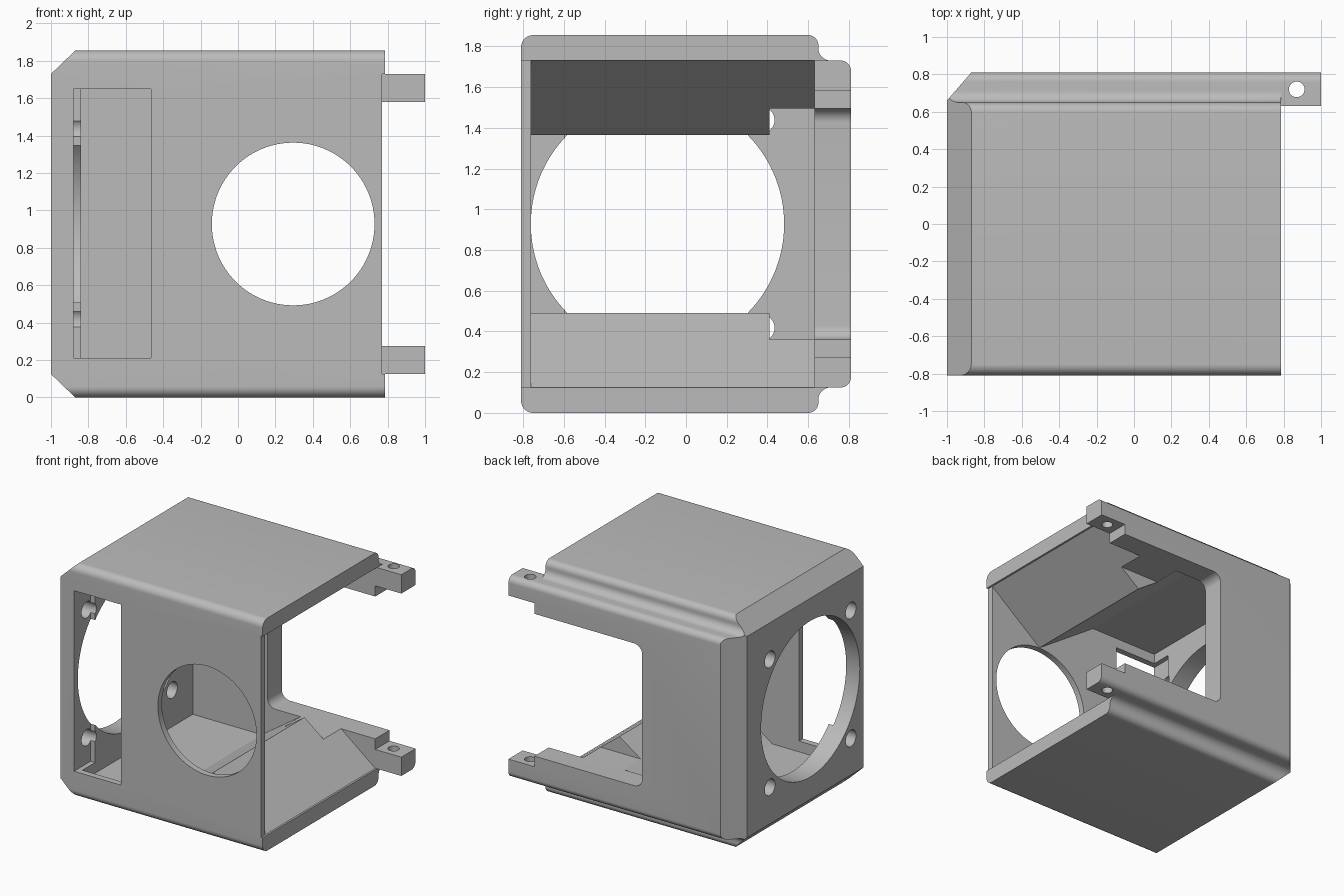
import bpy, bmesh, math
from mathutils import Vector

cube = bpy.data.objects.get("Cube")
if cube:
    bpy.data.objects.remove(cube, do_unlink=True)

grey = bpy.data.materials.new("plain grey")
grey.use_nodes = True
colour = (0.5, 0.5, 0.5, 1)
grey.diffuse_color = colour
grey.node_tree.nodes["Principled BSDF"].inputs["Base Color"].default_value = colour

H = 1.855          # overall height
MID = H / 2


def rounded(corners, steps=10):
    """Round each square corner (a, b, radius) of a profile."""
    out = []
    for i, (a, b, r) in enumerate(corners):
        p = Vector((a, b))
        if r == 0:
            out.append(p)
            continue
        u = (Vector(corners[i - 1][:2]) - p).normalized()
        v = (Vector(corners[(i + 1) % len(corners)][:2]) - p).normalized()
        for k in range(steps + 1):
            t = math.pi / 2 * k / steps
            out.append(p + r * (u + v) - r * (v * math.cos(t) + u * math.sin(t)))
    return out


def prism(name, points, axis, lo, hi):
    """Extrude a profile along an axis; its two coordinates fill the other axes in order."""
    def place(p, d):
        return {"x": (d, p[0], p[1]), "y": (p[0], d, p[1]), "z": (p[0], p[1], d)}[axis]
    bm = bmesh.new()
    ends = [[bm.verts.new(place(p, d)) for p in points] for d in (lo, hi)]
    n = len(points)
    for end in ends:
        bm.faces.new(end)
    for i in range(n):
        j = (i + 1) % n
        bm.faces.new((ends[0][i], ends[0][j], ends[1][j], ends[1][i]))
    bmesh.ops.recalc_face_normals(bm, faces=bm.faces)
    mesh = bpy.data.meshes.new(name)
    bm.to_mesh(mesh)
    bm.free()
    ob = bpy.data.objects.new(name, mesh)
    bpy.context.collection.objects.link(ob)
    mesh.materials.append(grey)
    return ob


def circle(a, b, r, n=96):
    return [(a + r * math.cos(math.tau * i / n), b + r * math.sin(math.tau * i / n)) for i in range(n)]


def rect(a0, a1, b0, b1):
    return [(a0, b0), (a1, b0), (a1, b1), (a0, b1)]


def flip(points):
    return [(a, H - b) for a, b in points]


# Outer shell with stepped, rounded back edges
half = [(-0.81, 0, 0.06), (0.65, 0, 0.05), (0.65, 0.125, 0.06), (0.81, 0.125, 0.05)]
profile = half + [(a, H - b, r) for a, b, r in reversed(half)]
housing = prism("housing", rounded(profile), "x", -1, 1)


def cut(points, axis, lo, hi):
    cutter = prism("cutter", points, axis, lo, hi)
    cutter.hide_render = True
    mod = housing.modifiers.new("cut", "BOOLEAN")
    mod.operation = "DIFFERENCE"
    mod.solver = "EXACT"
    mod.object = cutter
    bpy.context.view_layer.objects.active = housing
    bpy.ops.object.modifier_apply(modifier=mod.name)
    bpy.data.objects.remove(cutter, do_unlink=True)


# Chamfers around the closed end: top, bottom, back
top_chamfer = [(-1.13, 1.605), (-0.74, 1.98), (-1.13, 1.98)]
cut(top_chamfer, "y", -2, 2)
cut(flip(top_chamfer), "y", -2, 2)
cut([(-1.13, 0.51), (-0.74, 0.96), (-1.13, 0.96)], "z", -1, 3)

# Open end trimmed so that only the two mounting tabs project
cut(rect(0.785, 1.2, -1, 0.63), "z", -1, 3)
cut(rect(0.77, 1.2, 0.275, H - 0.275), "y", 0.6, 1)
cut(rect(0.785, 1.2, -0.2, 0.125), "y", 0.6, 1)
cut(rect(0.785, 1.2, H - 0.125, 2.1), "y", 0.6, 1)

# Cavity with a triangular ridge on floor and ceiling
floor = [(1.3, 0.125), (0.77, 0.125), (0.3, 0.49), (-0.23, 0.125), (-0.84, 0.125)]
cut(floor + flip(reversed(floor)), "y", -0.76, 0.63)
# Front wall lip
cut(rect(0.77, 1.2, 0.125, H - 0.125), "y", -1, -0.7)
# Back opening, which also notches the ridges
opening = [(1.3, 0.36, 0), (1.3, H - 0.36, 0), (-0.18, H - 0.36, 0.07), (-0.18, 0.36, 0.07)]
cut(rounded(opening), "y", 0.41, 1)

# Front slot and round front hole
cut(rect(-0.88, -0.465, 0.21, 1.65), "y", -1, -0.6)
cut(circle(0.295, MID, 0.435), "y", -1, -0.7)

# Fan hole and its four screw holes
cut(circle(-0.14, MID, 0.622, 128), "x", -1.2, -0.7)
for dy in (-0.51, 0.51):
    for dz in (-0.51, 0.51):
        cut(circle(-0.14 + dy, MID + dz, 0.065, 32), "x", -1.2, -0.7)

# Tab holes
cut(circle(0.87, 0.72, 0.042, 32), "z", -1, 3)

bpy.ops.object.select_all(action="DESELECT")
housing.select_set(True)
bpy.context.view_layer.objects.active = housing
bpy.ops.object.shade_smooth_by_angle(angle=math.radians(30))
